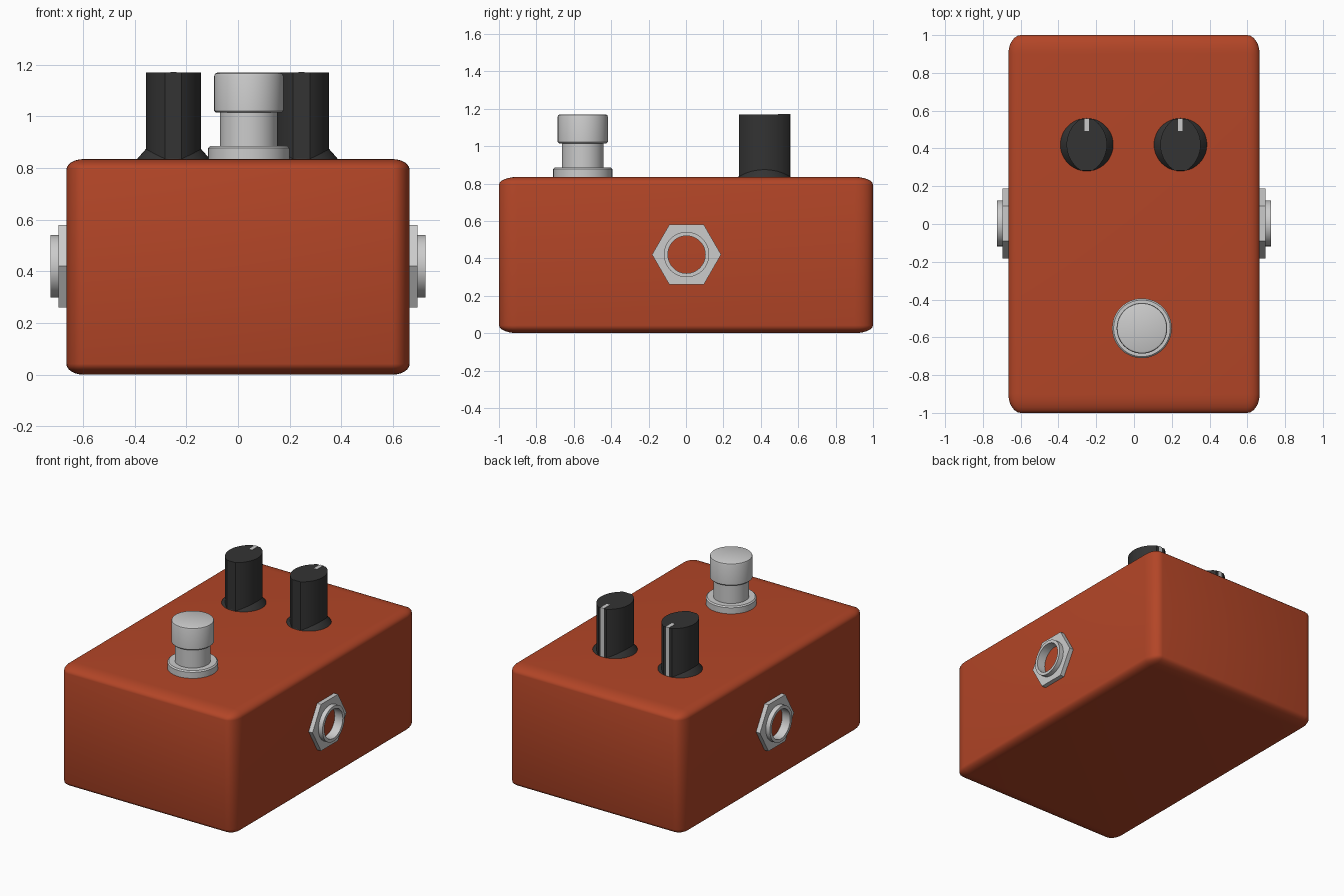
import bpy, bmesh, math
from math import pi, cos, sin

if "Cube" in bpy.data.objects:
    bpy.data.objects.remove(bpy.data.objects["Cube"])


def material(name, rgb):
    m = bpy.data.materials.new(name)
    m.diffuse_color = (*rgb, 1)
    m.use_nodes = True
    m.node_tree.nodes["Principled BSDF"].inputs["Base Color"].default_value = m.diffuse_color
    return m


RED = material("red paint", (0.45, 0.06, 0.02))
BLACK = material("black plastic", (0.033, 0.033, 0.033))


def finish(name, bm, loc=(0, 0, 0), rot=(0, 0, 0), mat=None):
    bmesh.ops.recalc_face_normals(bm, faces=bm.faces)
    me = bpy.data.meshes.new(name)
    bm.to_mesh(me)
    bm.free()
    ob = bpy.data.objects.new(name, me)
    bpy.context.collection.objects.link(ob)
    ob.location, ob.rotation_euler = loc, rot
    if mat:
        me.materials.append(mat)
    bpy.ops.object.select_all(action='DESELECT')
    bpy.context.view_layer.objects.active = ob
    ob.select_set(True)
    bpy.ops.object.shade_smooth_by_angle(angle=math.radians(35))
    return ob


def loft(bm, loops, closed=False):
    """Skin equal-length loops of points; cap the ends, or join last to first."""
    rings = [[bm.verts.new(p) for p in loop] for loop in loops]
    n = len(rings[0])
    pairs = list(zip(rings, rings[1:])) + ([(rings[-1], rings[0])] if closed else [])
    for a, b in pairs:
        for i in range(n):
            j = (i + 1) % n
            bm.faces.new((a[i], a[j], b[j], b[i]))
    if not closed:
        bm.faces.new(rings[0])
        bm.faces.new(rings[-1])


def circle(r, z, n=48):
    return [(r * cos(2 * pi * i / n), r * sin(2 * pi * i / n), z) for i in range(n)]


def hexagon(apothem, z, n=48):
    """Hexagon sampled at the same angles as circle(), corners on +-y."""
    pts = []
    for i in range(n):
        t = 2 * pi * i / n
        r = apothem / cos((t - pi / 2) % (pi / 3) - pi / 6)
        pts.append((r * cos(t), r * sin(t), z))
    return pts


def box(name, size, loc, mat=None):
    bm = bmesh.new()
    bmesh.ops.create_cube(bm, size=1)
    bmesh.ops.scale(bm, vec=size, verts=bm.verts)
    return finish(name, bm, loc, mat=mat)


TOP = 0.835

# Enclosure: rounded cube, stretched so the edge radius stretches with it
bm = bmesh.new()
bmesh.ops.create_cube(bm, size=2)
bmesh.ops.bevel(bm, geom=bm.edges[:], offset=0.1, segments=6, profile=0.5, affect='EDGES')
bmesh.ops.scale(bm, vec=(0.665, 1, TOP / 2), verts=bm.verts)
finish("enclosure", bm, (0, 0, TOP / 2), mat=RED)

# Foot switch: flange, neck and cap
bm = bmesh.new()
profile = [(0.158, 0), (0.158, 0.042), (0.15, 0.05), (0.112, 0.05), (0.112, 0.18),
           (0.127, 0.18), (0.134, 0.187), (0.134, 0.322), (0.131, 0.331), (0.122, 0.335)]
loft(bm, [circle(r, z) for r, z in profile])
finish("foot_switch", bm, (0.042, -0.552, TOP))


# Knob grip outline: two shallow side arcs meeting in blunt front and back tips
def grip(z, half=0.107, reach=0.137, tip=0.032, n=16):
    d = half - tip
    R = (d * d + reach * reach) / (2 * d)
    a = math.asin(reach / R)
    side = [(half - R + R * cos(t), R * sin(t)) for t in
            (-a + 2 * a * i / n for i in range(n + 1))]
    return [(x, y, z) for x, y in side] + [(-x, -y, z) for x, y in side]


for side, x in (("left", -0.25), ("right", 0.246)):
    y = 0.42
    bm = bmesh.new()
    loft(bm, [grip(0), grip(0.335)])
    finish("knob_grip_" + side, bm, (x, y, TOP), mat=BLACK)
    bm = bmesh.new()
    loft(bm, [circle(0.14, 0), circle(0.138, 0.004), circle(0.106, 0.04)])
    finish("knob_skirt_" + side, bm, (x, y, TOP), mat=BLACK)
    # Pale pointer line across the rim and down the back of the grip
    box("knob_pointer_" + side, (0.024, 0.066, 0.336), (x, y + 0.106, TOP + 0.169))

# Jack sockets: hex nut and threaded tube on both sides
for side, s in (("left", -1), ("right", 1)):
    loc, rot = (s * 0.66, 0.003, 0.42), (0, s * pi / 2, 0)
    bm = bmesh.new()
    loft(bm, [hexagon(0.16, 0), hexagon(0.16, 0.035), circle(0.118, 0.035),
              circle(0.118, 0)], closed=True)
    finish("jack_nut_" + side, bm, loc, rot)
    bm = bmesh.new()
    loft(bm, [circle(0.121, 0), circle(0.121, 0.066), circle(0.1, 0.066),
              circle(0.1, 0)], closed=True)
    finish("jack_tube_" + side, bm, loc, rot)
